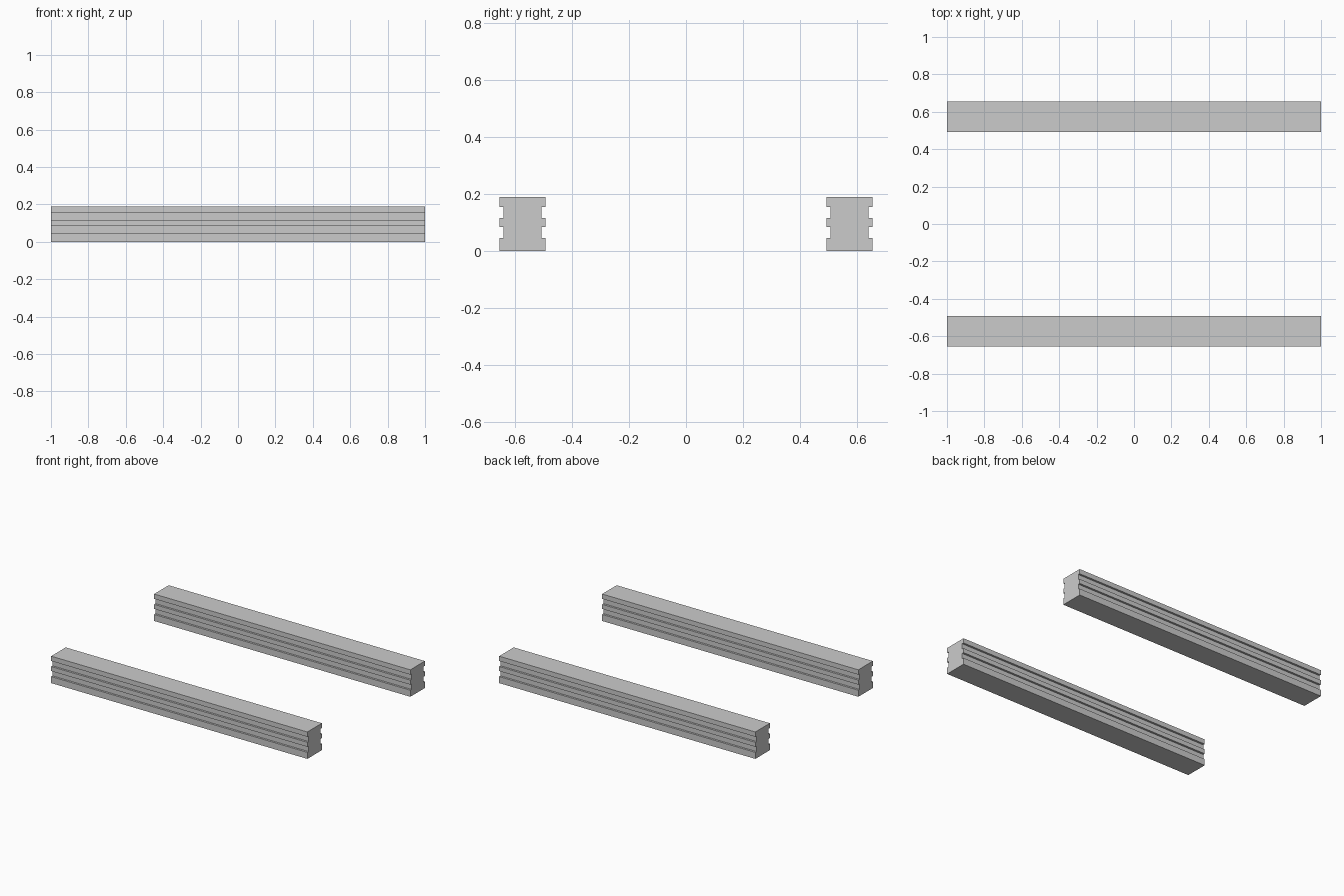
import bpy, bmesh

if "Cube" in bpy.data.objects:
    bpy.data.objects.remove(bpy.data.objects["Cube"])

HALF_LEN = 1.0
Y_MID, HALF_W, NOTCH = 0.574, 0.081, 0.014
HEIGHT = 0.19
GROOVES = [(0.046, 0.085), (0.117, 0.156)]   # z ranges of the side grooves


def beam_profile():
    # One side from bottom to top, then mirrored for the other side
    side = [(HALF_W, 0.0)]
    for lo, hi in GROOVES:
        side += [(HALF_W, lo), (HALF_W - NOTCH, lo),
                 (HALF_W - NOTCH, hi), (HALF_W, hi)]
    side.append((HALF_W, HEIGHT))
    return side + [(-y, z) for y, z in reversed(side)]


def make_beam(name, y_centre):
    bm = bmesh.new()
    verts = [bm.verts.new((-HALF_LEN, y, z)) for y, z in beam_profile()]
    face = bm.faces.new(verts)
    # Extrude the cross-section along x
    ext = bmesh.ops.extrude_face_region(bm, geom=[face], use_keep_orig=True)
    moved = [g for g in ext["geom"] if isinstance(g, bmesh.types.BMVert)]
    bmesh.ops.translate(bm, verts=moved, vec=(2 * HALF_LEN, 0, 0))
    bmesh.ops.recalc_face_normals(bm, faces=bm.faces)
    mesh = bpy.data.meshes.new(name)
    bm.to_mesh(mesh)
    bm.free()
    obj = bpy.data.objects.new(name, mesh)
    obj.location.y = y_centre
    bpy.context.collection.objects.link(obj)


# Two parallel grooved beams
make_beam("front_beam", -Y_MID)
make_beam("back_beam", Y_MID)
